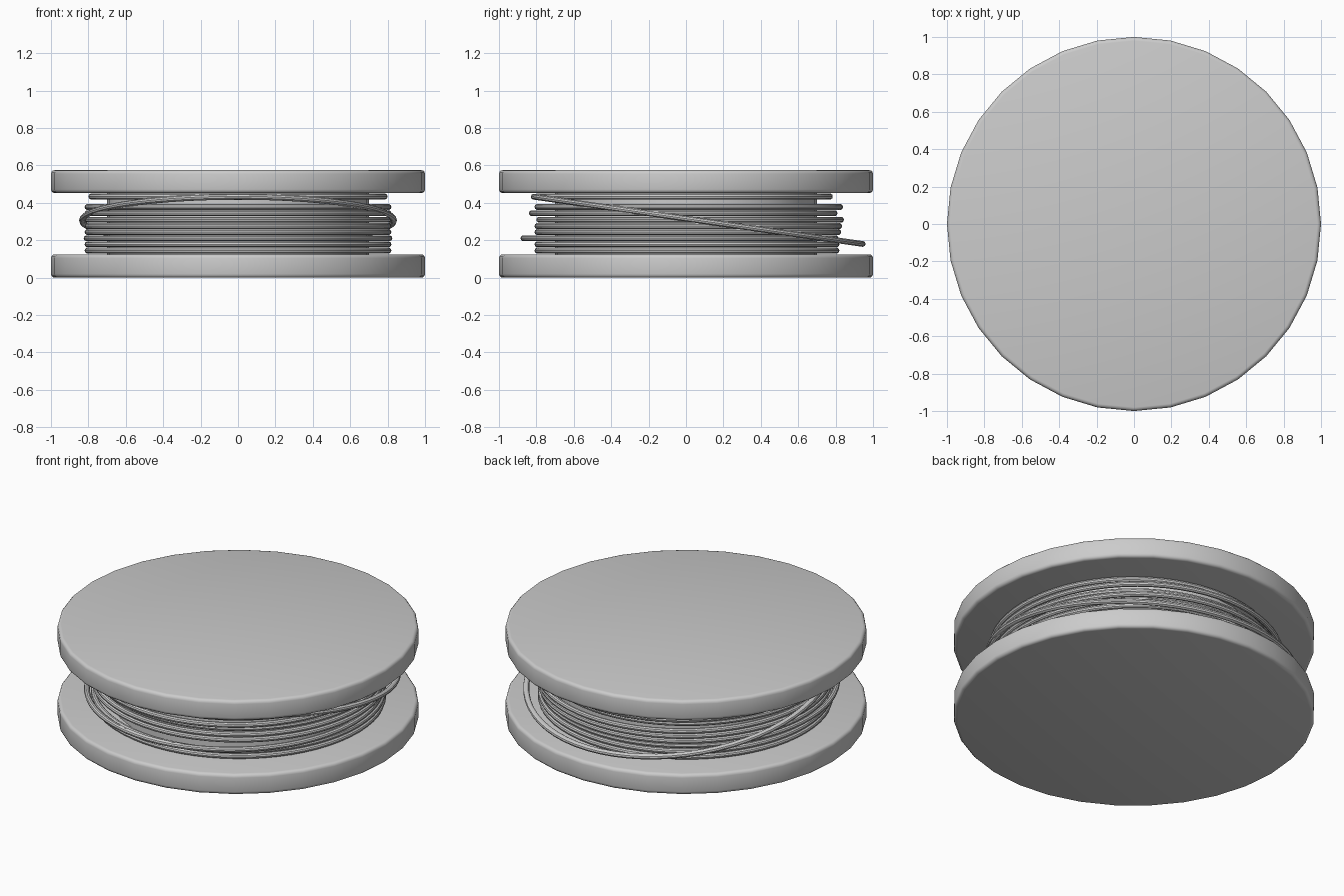
import bpy, math

if "Cube" in bpy.data.objects:
    bpy.data.objects.remove(bpy.data.objects["Cube"])

TUBE = 0.016


def smooth(obj, name):
    obj.name = name
    bpy.ops.object.shade_smooth_by_angle(angle=math.radians(35))
    return obj


def disc(name, radius, z0, z1, bevel=0.0):
    bpy.ops.mesh.primitive_cylinder_add(vertices=32, radius=radius, depth=z1 - z0,
                                        location=(0, 0, (z0 + z1) / 2))
    obj = bpy.context.object
    if bevel:
        mod = obj.modifiers.new("rounded_rim", 'BEVEL')
        mod.width = bevel
        mod.segments = 3
        mod.limit_method = 'ANGLE'
        mod.angle_limit = math.radians(40)
        bpy.ops.object.modifier_apply(modifier=mod.name)
    return smooth(obj, name)


def wire_loop(name, half_x, y0, y1, z0, z1):
    """Closed elliptical loop whose outer ends are at y0 (height z0) and y1 (height z1)."""
    half_y = math.hypot(y1 - y0, z1 - z0) / 2
    bpy.ops.mesh.primitive_torus_add(major_radius=0.8, minor_radius=TUBE,
                                     major_segments=64, minor_segments=10,
                                     location=(0, (y0 + y1) / 2, (z0 + z1) / 2))
    obj = bpy.context.object
    outer = 0.8 + TUBE
    obj.scale = (half_x / outer, half_y / outer, 1)
    obj.rotation_euler.x = math.atan2(z1 - z0, y1 - y0)
    return smooth(obj, name)


# Flanges and hub
disc("bottom_flange", 1.0, 0.0, 0.125, 0.02)
disc("top_flange", 1.0, 0.452, 0.575, 0.02)
disc("hub", 0.7, 0.12, 0.456)

# Wound wire: height, half width in x, front end y, back end y
windings = [
    (0.145, 0.82, -0.81, 0.82), (0.178, 0.82, -0.81, 0.82),
    (0.211, 0.825, -0.885, 0.815), (0.244, 0.82, -0.81, 0.83),
    (0.276, 0.82, -0.81, 0.835), (0.310, 0.82, -0.80, 0.845),
    (0.345, 0.82, -0.84, 0.81), (0.378, 0.82, -0.81, 0.84),
    (0.434, 0.80, -0.81, 0.785),
]
for i, (z, half_x, y0, y1) in enumerate(windings):
    wire_loop(f"wire_loop_{i + 1}", half_x, y0, y1, z, z)

# Loose tilted loop crossing the windings
wire_loop("loose_wire_loop", 0.85, -0.83, 0.96, 0.435, 0.178)
